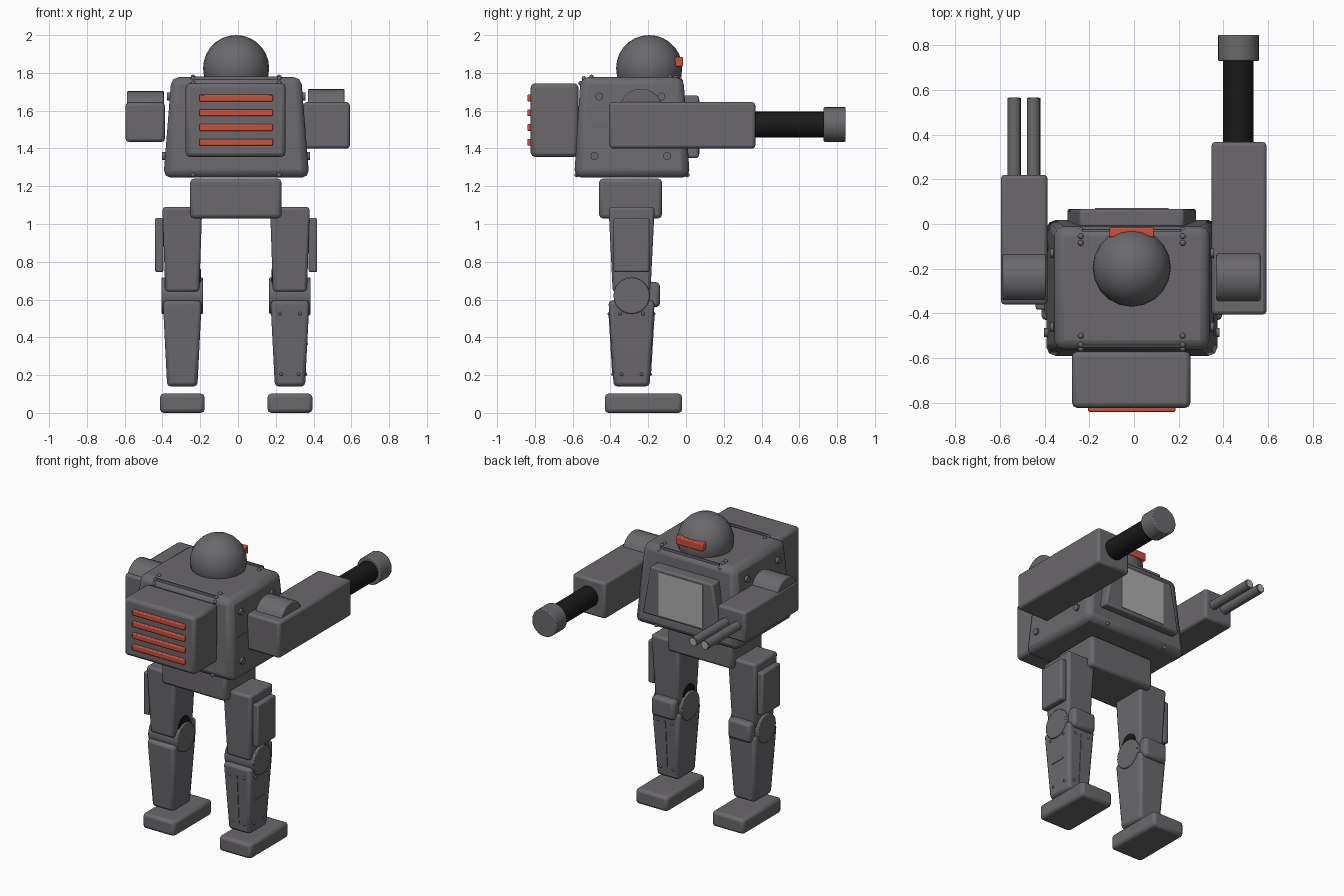
import bpy, bmesh, math
from mathutils import Matrix, Vector

if "Cube" in bpy.data.objects:
    bpy.data.objects.remove(bpy.data.objects["Cube"], do_unlink=True)


def material(name, r, g, b):
    m = bpy.data.materials.new(name)
    m.use_nodes = True
    m.diffuse_color = (r, g, b, 1)
    m.node_tree.nodes["Principled BSDF"].inputs["Base Color"].default_value = (r, g, b, 1)
    return m


GREY = material("armour grey", 0.145, 0.14, 0.15)
DARK = material("barrel black", 0.01, 0.01, 0.01)
RED = material("vent red", 0.6, 0.085, 0.045)
LIGHT = material("screen grey", 0.42, 0.42, 0.42)


def finish(name, bm, mat, bevel=0.0, segments=2):
    mesh = bpy.data.meshes.new(name)
    bm.to_mesh(mesh)
    bm.free()
    mesh.materials.append(mat)
    ob = bpy.data.objects.new(name, mesh)
    bpy.context.collection.objects.link(ob)
    if bevel:
        mod = ob.modifiers.new("bevel", "BEVEL")
        mod.width, mod.segments, mod.limit_method = bevel, segments, "ANGLE"
    bpy.ops.object.select_all(action="DESELECT")
    ob.select_set(True)
    bpy.context.view_layer.objects.active = ob
    bpy.ops.object.shade_smooth_by_angle(angle=math.radians(35))
    return ob


def box(name, x, y, z, mat=GREY, bevel=0.016, top=(1, 1), segments=2):
    """Box from (min, max) ranges; top scales the upper face in x and y."""
    bm = bmesh.new()
    bmesh.ops.create_cube(bm, size=1)
    for v in bm.verts:
        sx, sy = top if v.co.z > 0 else (1, 1)
        v.co = Vector(((x[0] + x[1]) / 2 + v.co.x * sx * (x[1] - x[0]),
                       (y[0] + y[1]) / 2 + v.co.y * sy * (y[1] - y[0]),
                       (z[0] + z[1]) / 2 + v.co.z * (z[1] - z[0])))
    return finish(name, bm, mat, bevel, segments)


def cylinder(name, center, radius, length, axis, mat=GREY, sides=24, bevel=0.0):
    bm = bmesh.new()
    turn = Matrix.Rotation(math.pi / 2, 4, "Y" if axis == "X" else "X")
    bmesh.ops.create_cone(bm, cap_ends=True, segments=sides, radius1=radius, radius2=radius,
                          depth=length, matrix=Matrix.Translation(center) @ turn)
    return finish(name, bm, mat, bevel)


def rivets(name, points, radius, mat=GREY):
    bm = bmesh.new()
    for p in points:
        bmesh.ops.create_icosphere(bm, subdivisions=2, radius=radius,
                                   matrix=Matrix.Translation(p))
    return finish(name, bm, mat)


def around(c, size):
    return (c - size / 2, c + size / 2)


CX = -0.01

# Torso and pelvis
box("torso", (-0.395, 0.377), (-0.592, 0.02), (1.245, 1.778), bevel=0.04, top=(0.89, 0.89))
box("pelvis", (-0.253, 0.23), (-0.46, -0.127), (1.03, 1.24), bevel=0.02)

# Chest panel with its screen
box("chest_panel", (-0.3, 0.28), (-0.03, 0.068), (1.35, 1.68), bevel=0.012, top=(0.8, 1))
box("chest_screen", around(CX, 0.33), (0.064, 0.072), (1.37, 1.66), LIGHT, 0)

# Pack with glowing vents
box("pack", (-0.277, 0.252), (-0.822, -0.57), (1.355, 1.745), bevel=0.022)
for i in range(4):
    box(f"vent_{i + 1}", (-0.205, 0.185), (-0.84, -0.81),
        around(1.433 + i * 0.078, 0.036), RED, 0.006)

# Head and visor
bm = bmesh.new()
bmesh.ops.create_uvsphere(bm, u_segments=20, v_segments=14, radius=0.175,
                          matrix=Matrix.Translation((CX, -0.195, 1.825)))
finish("head", bm, GREY)
box("visor", around(CX, 0.2), (-0.06, -0.016), (1.833, 1.885), RED, 0.006)

# Seams and rivets on the torso
for label, y in (("back", -0.03), ("front", -0.545)):
    box(f"top_seam_{label}", around(CX, 0.44), around(y, 0.01), (1.765, 1.782), GREY, 0)
edge_points = [(-0.085, 1.778), (-0.055, 1.775), (-0.028, 1.755), (-0.5, 1.778),
               (-0.54, 1.77), (-0.558, 1.745), (-0.578, 1.26), (0.006, 1.26)]
rivets("torso_edge_rivets", [(CX + s * 0.228, y, z) for s in (-1, 1) for y, z in edge_points], 0.013)
for s, label in ((-1, "right"), (1, "left")):
    for i, (y, z) in enumerate([(-0.46, 1.675), (-0.13, 1.675), (-0.485, 1.36), (-0.1, 1.36)]):
        half = 0.386 - 0.08 * (z - 1.245)
        cylinder(f"{label}_torso_bolt_{i + 1}", (CX + s * half, y, z), 0.021, 0.03, "X", sides=12)
box("torso_side_seam", (0.34, 0.358), (-0.5, -0.41), around(1.52, 0.01), GREY, 0)

# Legs
LY = -0.288
for s, label in ((-1, "right"), (1, "left")):
    x = CX + s * 0.285
    box(f"{label}_foot", around(x, 0.237), (-0.43, -0.02), (0, 0.102), bevel=0.02)
    shin = box(f"{label}_shin", around(0, 0.16), around(0, 0.19), (0.14, 0.595),
               bevel=0.02, top=(1.29, 1.29))
    shin.location = (x, LY, 0)
    thigh = box(f"{label}_thigh", around(0, 0.18), around(0, 0.2), (0.64, 1.09),
                bevel=0.016, top=(1.17, 1.22))
    thigh.location = (x, LY, 0)
    cylinder(f"{label}_knee_joint", (x, LY, 0.62), 0.096, 0.22, "X", bevel=0.006)
    box(f"{label}_knee_pad", around(x, 0.17), (-0.215, -0.138), (0.56, 0.692), bevel=0.02)
    box(f"{label}_thigh_plate", around(x + s * 0.122, 0.045), around(LY, 0.19),
        (0.745, 1.032), bevel=0.01)
    cylinder(f"{label}_thigh_recess", (x - s * 0.09, LY, 0.7), 0.062, 0.016, "X", DARK, sides=16)

# Rivets and seams of the left shin
SX = CX + 0.285


def shin_half(z, base):
    return base * (1 + 0.29 * (z - 0.14) / 0.455)


points = []
for z in (0.205, 0.525):
    off = 0.046 + 0.02 * (z - 0.2)
    for d in (-off, off):
        points += [(SX + d, LY - shin_half(z, 0.095), z),
                   (SX + d, LY + shin_half(z, 0.095), z),
                   (SX + shin_half(z, 0.08), LY + d * 1.15, z)]
rivets("left_shin_rivets", points, 0.009)
for s, label in ((-1, "front"), (1, "back")):
    seam = box(f"left_shin_seam_{label}", around(0, 0.012), around(0, 0.008),
               around(0, 0.33), GREY, 0)
    seam.location = (SX, LY + s * shin_half(0.365, 0.095), 0.365)
    seam.rotation_euler.x = -s * math.atan(0.0275 / 0.455)
box("left_shin_side_seam", around(SX + shin_half(0.365, 0.08), 0.008), around(LY, 0.1),
    around(0.365, 0.01), GREY, 0)

# Left arm with the heavy cannon
box("left_arm", (0.347, 0.592), (-0.405, 0.367), (1.4, 1.645), bevel=0.016)
cylinder("left_shoulder", (0.467, -0.238, 1.598), 0.117, 0.195, "X", bevel=0.008)
cylinder("cannon_barrel", (0.467, 0.54, 1.527), 0.068, 0.42, "Y", DARK)
cylinder("cannon_muzzle", (0.467, 0.787, 1.527), 0.092, 0.116, "Y", bevel=0.006)

# Right arm with the twin guns
box("right_arm", (-0.595, -0.387), (-0.36, 0.22), (1.435, 1.642), bevel=0.016)
cylinder("right_shoulder", (-0.49, -0.238, 1.59), 0.115, 0.195, "X", bevel=0.008)
for x, label in ((-0.536, "outer"), (-0.449, "inner")):
    cylinder(f"{label}_gun_barrel", (x, 0.38, 1.54), 0.03, 0.366, "Y", sides=16)
    cylinder(f"{label}_gun_tip", (x, 0.563, 1.54), 0.024, 0.006, "Y", LIGHT, sides=16)
